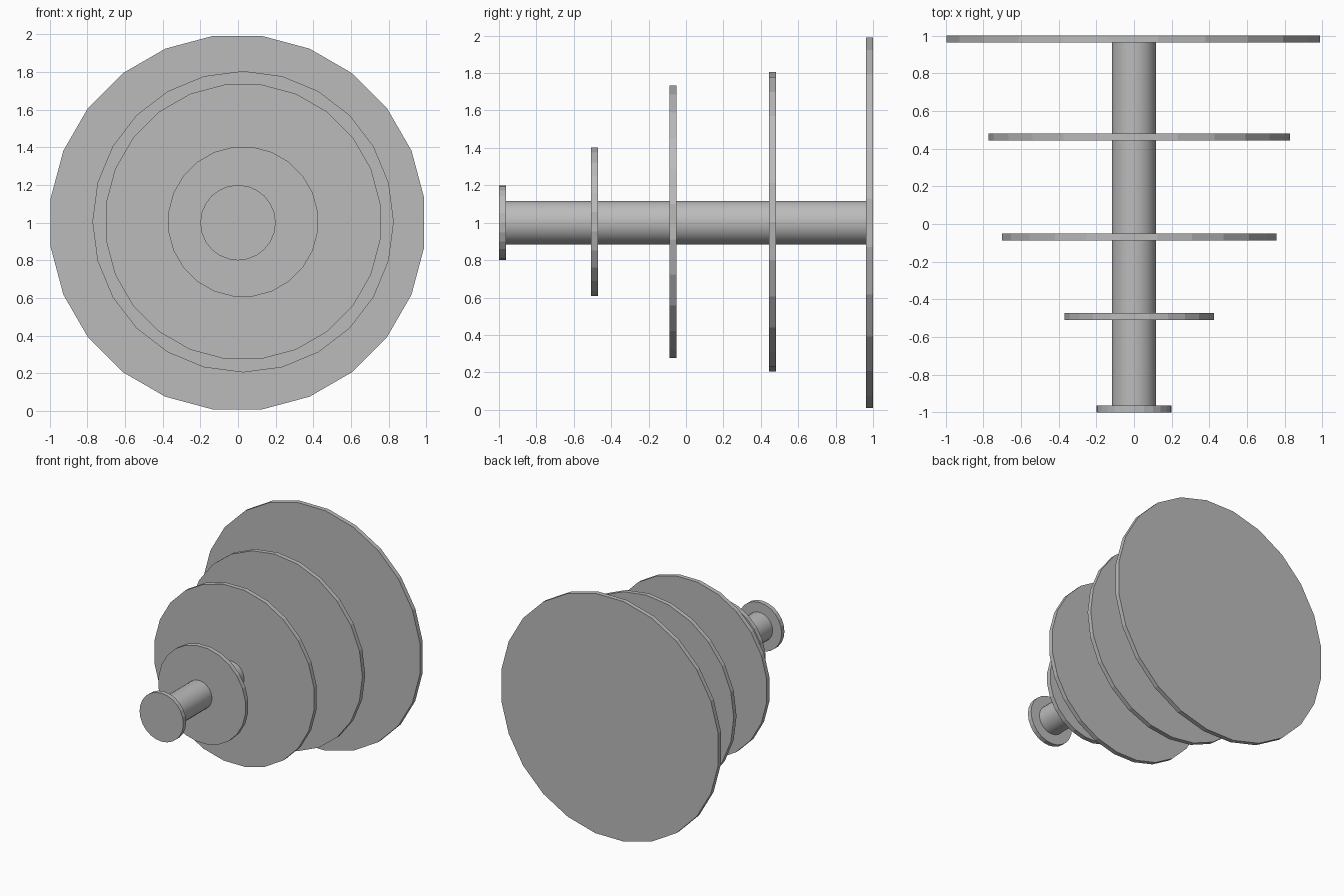
import bpy
import math

if "Cube" in bpy.data.objects:
    bpy.data.objects.remove(bpy.data.objects["Cube"])

# One neutral grey for the whole model
grey = bpy.data.materials.new("neutral grey")
grey.use_nodes = True
GREY = (0.5, 0.5, 0.5, 1.0)
grey.diffuse_color = GREY
grey.node_tree.nodes["Principled BSDF"].inputs["Base Color"].default_value = GREY

SIDES = 24
STEP = 2 * math.pi / SIDES
THICK = 0.037


def cylinder(name, radius, depth, x, y, z, flat_top=True, smooth=False):
    """Cylinder lying along y, with either an edge or a corner at the top."""
    turn = STEP / 2 if flat_top else 0.0
    bpy.ops.mesh.primitive_cylinder_add(
        vertices=SIDES, radius=radius, depth=depth, location=(x, y, z),
        rotation=(math.pi / 2, turn, 0))
    ob = bpy.context.object
    ob.name = name
    ob.data.materials.append(grey)
    if smooth:
        bpy.ops.object.shade_smooth_by_angle(angle=math.radians(30))
    return ob


# Central rod running from end cap to base disc
cylinder("central_rod", 0.118, 1.96, 0, 0, 1.0, smooth=True)

# Discs threaded on the rod, front to back: name, radius, x, y, z, edge on top
discs = [
    ("front_cap", 0.2, 0.0, -1 + THICK / 2, 1.0, False),
    ("small_disc", 0.4, 0.027, -0.49, 1.005, True),
    ("medium_disc", 0.735, 0.027, -0.07, 1.005, True),
    ("large_disc", 0.8, 0.027, 0.462, 1.005, False),
    ("base_disc", 1.0, -0.003, 1 - THICK / 2, 1.0, True),
]
for name, radius, x, y, z, flat_top in discs:
    cylinder(name, radius, THICK, x, y, z, flat_top)
